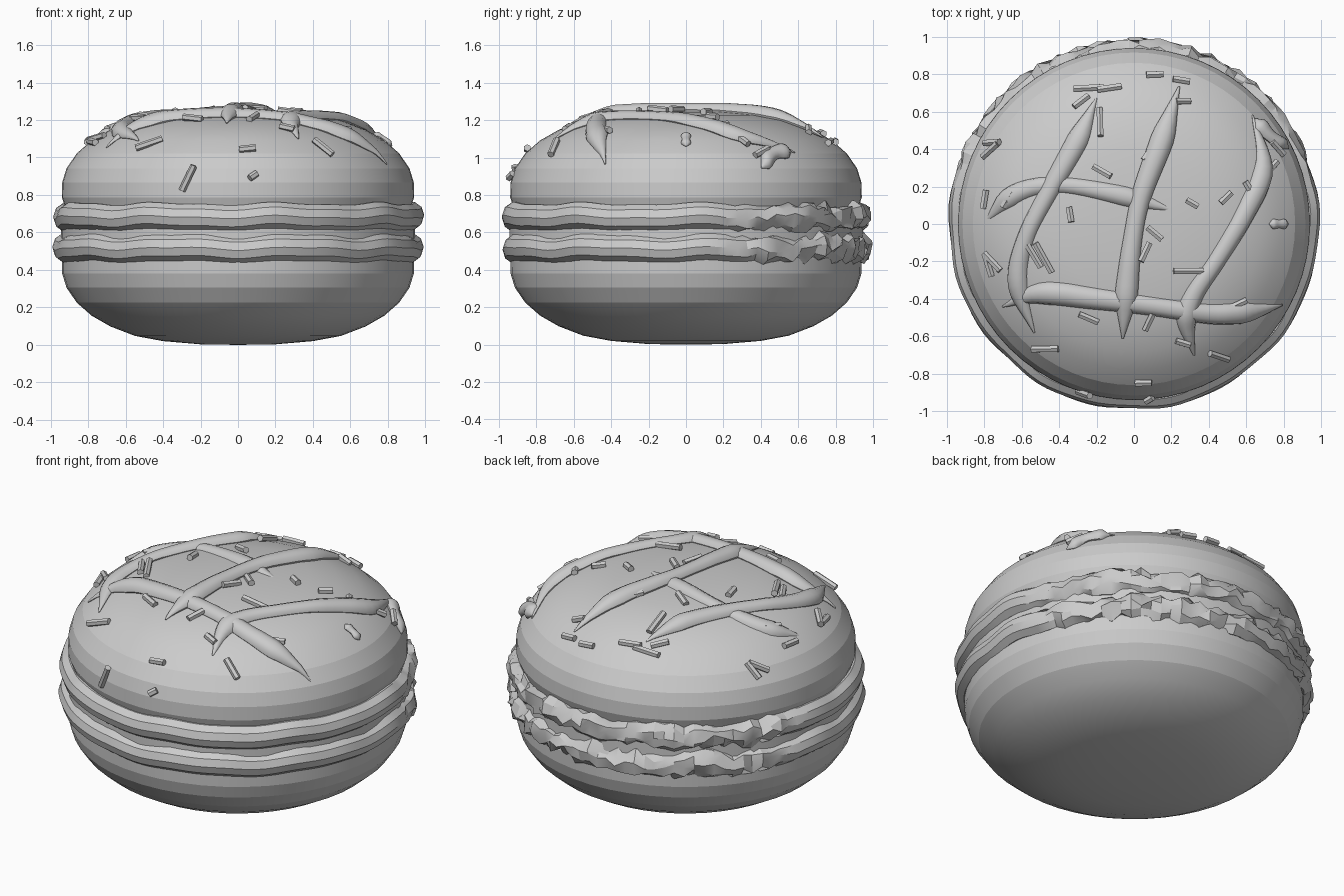
import bpy, bmesh, math, random
from mathutils import Vector, Matrix

if "Cube" in bpy.data.objects:
    bpy.data.objects.remove(bpy.data.objects["Cube"])

random.seed(4)
SEG = 48
# half profile of a shell: (radius, depth from the pole); both shells share it
PROFILE = [(0, 0), (.2, .003), (.4, .02), (.55, .048), (.68, .098), (.78, .155),
           (.86, .225), (.915, .305), (.938, .38), (.94, .46), (.92, .52), (0, .52)]
TOP = 1.247


def finish(name, bm, smooth=None):
    bmesh.ops.remove_doubles(bm, verts=bm.verts, dist=1e-5)
    bmesh.ops.recalc_face_normals(bm, faces=bm.faces)
    me = bpy.data.meshes.new(name)
    bm.to_mesh(me)
    bm.free()
    ob = bpy.data.objects.new(name, me)
    bpy.context.collection.objects.link(ob)
    if smooth:
        bpy.context.view_layer.objects.active = ob
        ob.select_set(True)
        bpy.ops.object.shade_smooth_by_angle(angle=math.radians(smooth))
        ob.select_set(False)
    return ob


def loft(bm, rings, closed):
    rows = [[bm.verts.new(p) for p in ring] for ring in rings]
    n = len(rows[0])
    last = len(rows) if closed else len(rows) - 1
    for i in range(last):
        a, b = rows[i], rows[(i + 1) % len(rows)]
        for j in range(n):
            k = (j + 1) % n
            bm.faces.new((a[j], a[k], b[k], b[j]))
    return rows


def shell(name, flip, seg):
    bm = bmesh.new()
    rings = []
    for r, d in PROFILE:
        z = TOP - d if flip else d
        rings.append([(max(r, 1e-7) * math.cos(2 * math.pi * i / seg),
                       max(r, 1e-7) * math.sin(2 * math.pi * i / seg), z) for i in range(seg)])
    loft(bm, rings, False)
    return finish(name, bm, 12)


# ruffled feet: gently wavy in front, crumbly at the back
def foot(name, zc, phase):
    bm = bmesh.new()
    rings = []
    n, m = 110, 10
    for i in range(n):
        a = 2 * math.pi * i / n
        c, s = math.cos(a), math.sin(a)
        rough = min(1, max(0, (s - .2) * 4)) * .022
        wave = .007 * math.sin(9 * a + phase) + .004 * math.sin(17 * a)
        ring = []
        for j in range(m):
            t = 2 * math.pi * j / m
            r = .915 + .073 * math.cos(t) + wave * .7 + random.uniform(-1, .7) * rough
            z = zc + .074 * math.sin(t) + wave + random.uniform(-1, 1) * rough
            r = min(r, 1)
            ring.append((r * c, r * s, z))
        rings.append(ring)
    loft(bm, rings, True)
    return finish(name, bm, 25)


def dome_z(x, y):
    r = math.hypot(x, y)
    for (r0, d0), (r1, d1) in zip(PROFILE, PROFILE[1:]):
        if r <= r1:
            return TOP - d0 - (d1 - d0) * (r - r0) / (r1 - r0)
    return TOP - .45


def dome_normal(x, y):
    e = .03
    return Vector((dome_z(x - e, y) - dome_z(x + e, y),
                   dome_z(x, y - e) - dome_z(x, y + e), 2 * e)).normalized()


# icing drizzle: tapered tube laid over the dome
def drizzle(name, pts, width=.052, lift=.004):
    p = [Vector(q) for q in pts]
    p = [2 * p[0] - p[1]] + p + [2 * p[-1] - p[-2]]
    path = []
    for i in range(1, len(p) - 2):
        for k in range(6):
            t = k / 6
            a, b, c, d = p[i - 1:i + 3]
            path.append(.5 * (2 * b + (c - a) * t + (2 * a - 5 * b + 4 * c - d) * t * t
                              + (3 * b - a - 3 * c + d) * t ** 3))
    path.append(p[-2])
    bm = bmesh.new()
    rings = []
    for i, q in enumerate(path):
        f = i / (len(path) - 1)
        w = width * min(1, .08 + 5 * min(f, 1 - f)) * (1 + .12 * math.sin(9 * f))
        d = path[min(i + 1, len(path) - 1)] - path[max(i - 1, 0)]
        nrm = dome_normal(q.x, q.y)
        side = nrm.cross(Vector((d.x, d.y, 0))).normalized()
        up = side.cross(nrm).cross(side).normalized()
        if up.dot(nrm) < 0:
            up = -up
        cen = Vector((q.x, q.y, dome_z(q.x, q.y))) + nrm * lift
        rings.append([cen + side * w * math.cos(t) + up * w * .75 * math.sin(t)
                      for t in [2 * math.pi * j / 10 for j in range(10)]])
    rows = loft(bm, rings, False)
    bm.faces.new(rows[0])
    bm.faces.new(rows[-1])
    return finish(name, bm, 40)


# sprinkle: hexagonal rod lying in the dome's tangent plane
def sprinkle(bm, x, y, angle, length):
    nrm = dome_normal(x, y)
    a = math.radians(angle)
    d = Vector((math.cos(a), math.sin(a), 0))
    # keep the plan-view direction and follow the slope
    d.z = -(nrm.x * d.x + nrm.y * d.y) / nrm.z
    rot = d.to_track_quat('Z', 'Y').to_matrix().to_4x4()
    tilt = Matrix.Rotation(random.uniform(-.2, .2), 4, nrm.cross(d))
    pos = Vector((x, y, dome_z(x, y))) + nrm * .013
    bmesh.ops.create_cone(bm, cap_ends=True, segments=6, radius1=.019, radius2=.019,
                          depth=length, matrix=Matrix.Translation(pos) @ tilt @ rot)


shell("bottom_shell", False, SEG)
shell("top_shell", True, 64)
foot("lower_foot", .515, 0)
foot("upper_foot", .682, 1)

# thin cream layer between the feet
bm = bmesh.new()
bmesh.ops.create_cone(bm, cap_ends=True, segments=SEG, radius1=.945, radius2=.945,
                      depth=.09, matrix=Matrix.Translation((0, 0, .598)))
finish("filling", bm, 30)

drizzle("drizzle_left", [(-.2, .67), (-.3, .45), (-.45, .18), (-.58, -.08), (-.62, -.32), (-.53, -.58)])
drizzle("drizzle_middle", [(.24, .73), (.15, .45), (.04, .15), (-.01, -.1), (-.04, -.37), (-.06, -.61)], .056, .01)
drizzle("drizzle_right", [(.63, .58), (.69, .3), (.59, .05), (.44, -.2), (.32, -.38), (.28, -.52), (.32, -.7)])
drizzle("drizzle_corner", [(.64, .56), (.72, .47), (.82, .4)], .045)
drizzle("drizzle_back", [(-.8, .01), (-.64, .16), (-.42, .21), (-.1, .16), (.22, .07)], .05, -.008)
drizzle("drizzle_front", [(-.7, -.44), (-.5, -.37), (-.2, -.4), (.1, -.44), (.4, -.48), (.6, -.47), (.79, -.43)], .056)
drizzle("drizzle_stub", [(.72, 0), (.77, 0), (.82, 0)], .025)

# sprinkles as (x, y, angle, length)
SPOTS = [(.11, .79, 0, .09), (.25, .76, -10, .09), (.26, .65, 5, .08), (-.28, .65, 40, .1),
         (-.24, .72, 5, .16), (-.13, .72, 10, .13), (-.18, .54, 92, .16), (.08, .38, 55, .1),
         (-.17, .28, -30, .11), (.31, .11, -30, .07), (.49, .14, 45, .08), (.61, .19, -60, .08),
         (-.34, .05, 100, .08), (-.76, .39, 40, .12), (-.75, .43, 5, .11), (-.79, .13, 80, .1),
         (-.67, .13, 60, .1), (-.75, -.2, -50, .13), (-.77, -.22, 105, .12), (-.53, -.17, -60, .14),
         (-.48, -.18, -62, .18), (.11, -.05, -40, .1), (.06, -.15, 65, .11), (.29, -.25, 0, .16),
         (-.24, -.5, -25, .11), (.08, -.52, 65, .1), (.26, -.63, -15, .08), (.45, -.7, -20, .13),
         (-.47, -.66, -3, .15), (.05, -.84, 5, .09), (-.26, -.895, -5, .15), (.08, -.925, 20, .05),
         (.56, -.42, 30, .08), (.76, .4, -45, .1), (.73, .3, 50, .09)]
bm = bmesh.new()
for s in SPOTS:
    sprinkle(bm, *s)
finish("sprinkles", bm)
